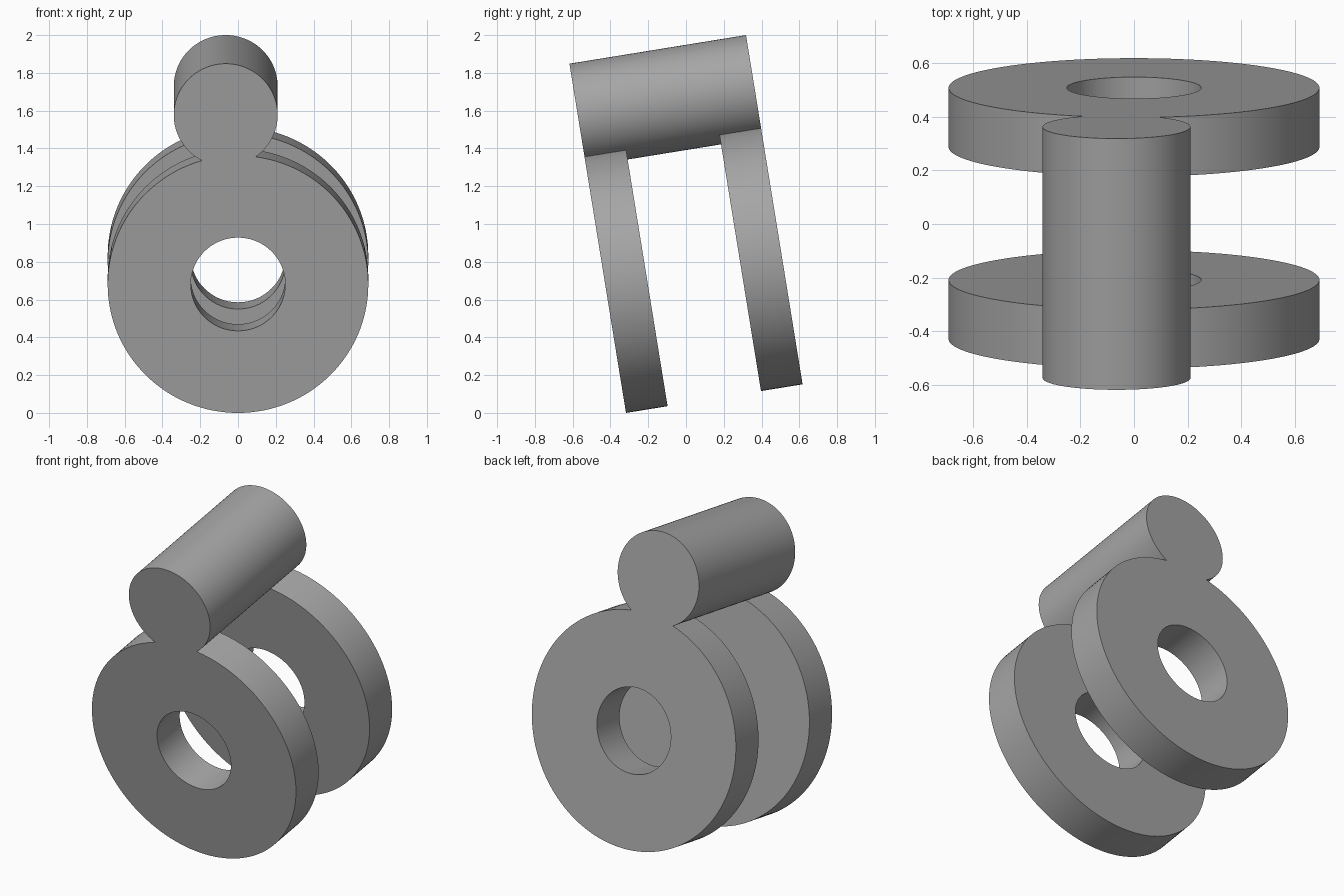
import bpy, bmesh, math
from mathutils import Matrix, Vector

cube = bpy.data.objects.get("Cube")
if cube:
    bpy.data.objects.remove(cube)

TILT = math.radians(9.2)
LENGTH, THICK = 0.947, 0.223
RING_R, HOLE_R, BAR_R = 0.69, 0.25, 0.275
SIDES = 128

grey = bpy.data.materials.new("plain grey")
grey.use_nodes = True
colour = (0.38, 0.38, 0.38, 1)
grey.diffuse_color = colour
grey.node_tree.nodes["Principled BSDF"].inputs["Base Color"].default_value = colour

# Shared tilted frame: origin at the centre of the front ring's front face
FRAME = Matrix.Translation((0, -0.428, 0.681)) @ Matrix.Rotation(TILT, 4, 'X')


def cylinder(name, radius, x, z, start, depth):
    """Closed cylinder along the frame's y axis."""
    bm = bmesh.new()
    place = Matrix.Translation((x, start + depth / 2, z)) @ Matrix.Rotation(math.pi / 2, 4, 'X')
    bmesh.ops.create_cone(bm, cap_ends=True, segments=SIDES, radius1=radius,
                          radius2=radius, depth=depth, matrix=place)
    mesh = bpy.data.meshes.new(name)
    bm.to_mesh(mesh)
    bm.free()
    mesh.materials.append(grey)
    obj = bpy.data.objects.new(name, mesh)
    bpy.context.collection.objects.link(obj)
    obj.matrix_world = FRAME
    return obj


def cut(obj, cutter):
    mod = obj.modifiers.new("cut", 'BOOLEAN')
    mod.operation = 'DIFFERENCE'
    mod.solver = 'EXACT'
    mod.object = cutter
    cutter.hide_render = True
    cutter.hide_set(True)


# Round bar joining the rings, flush with their outer faces
bar = cylinder("connecting_bar", BAR_R, -0.065, 0.908, 0, LENGTH)

# Cutters for the centre holes and for the seat of the bar
hole = cylinder("hole_cutter", HOLE_R, 0, 0, -0.2, LENGTH + 0.4)
seat = cylinder("bar_seat_cutter", BAR_R, -0.065, 0.908, -0.2, LENGTH + 0.4)

# Two matching thick rings
rings = []
for name, start in (("front_ring", 0), ("back_ring", LENGTH - THICK)):
    ring = cylinder(name, RING_R, 0, 0, start, THICK)
    cut(ring, hole)
    cut(ring, seat)
    rings.append(ring)

# Smooth round walls with sharp rims
bpy.ops.object.select_all(action='DESELECT')
for obj in [bar] + rings:
    obj.select_set(True)
bpy.context.view_layer.objects.active = bar
for obj in [bar, hole, seat] + rings:
    for poly in obj.data.polygons:
        poly.use_smooth = True
bpy.ops.object.shade_smooth_by_angle(angle=math.radians(30))
for ring in rings:
    split = ring.modifiers.new("sharp rims", 'EDGE_SPLIT')
    split.split_angle = math.radians(30)
